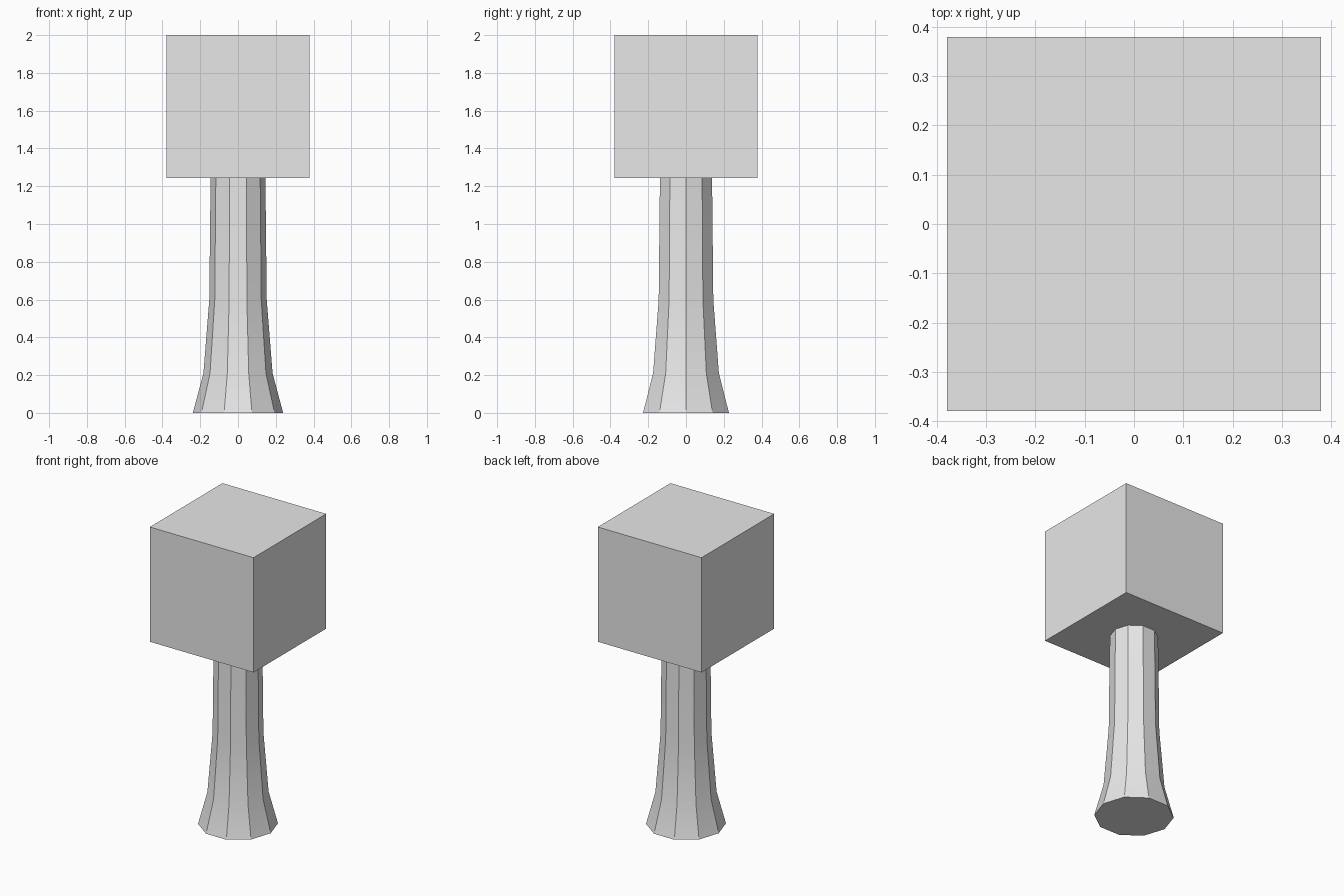
import bpy
import bmesh
from math import cos, sin, tau, radians

default_cube = bpy.data.objects.get("Cube")
if default_cube:
    bpy.data.objects.remove(default_cube, do_unlink=True)

# One plain grey for the whole tree
grey = bpy.data.materials.new("plain_grey")
grey.use_nodes = True
colour = (0.8, 0.8, 0.8, 1)
grey.diffuse_color = colour
grey.node_tree.nodes["Principled BSDF"].inputs["Base Color"].default_value = colour


def add_object(name, bm):
    mesh = bpy.data.meshes.new(name)
    bmesh.ops.recalc_face_normals(bm, faces=bm.faces[:])
    bm.to_mesh(mesh)
    bm.free()
    mesh.materials.append(grey)
    obj = bpy.data.objects.new(name, mesh)
    bpy.context.collection.objects.link(obj)
    return obj


# Trunk: ten-sided flared column, profile of (radius, height)
SIDES = 10
profile = [(0.239, 0), (0.183, 0.21), (0.152, 0.6), (0.145, 1.25)]
bm = bmesh.new()
rings = [[bm.verts.new((r * cos(tau * i / SIDES), r * sin(tau * i / SIDES), z))
          for i in range(SIDES)] for r, z in profile]
for low, high in zip(rings, rings[1:]):
    for i in range(SIDES):
        j = (i + 1) % SIDES
        bm.faces.new((low[i], low[j], high[j], high[i]))
bm.faces.new(rings[0])
bm.faces.new(rings[-1])
trunk = add_object("trunk", bm)

# Smooth up the flare, sharp between the sides
bpy.ops.object.select_all(action="DESELECT")
trunk.select_set(True)
bpy.context.view_layer.objects.active = trunk
bpy.ops.object.shade_smooth_by_angle(angle=radians(30))

# Crown: cube resting on the trunk
SIZE = 0.757
bm = bmesh.new()
bmesh.ops.create_cube(bm, size=SIZE)
crown = add_object("crown", bm)
crown.location.z = 2 - SIZE / 2
